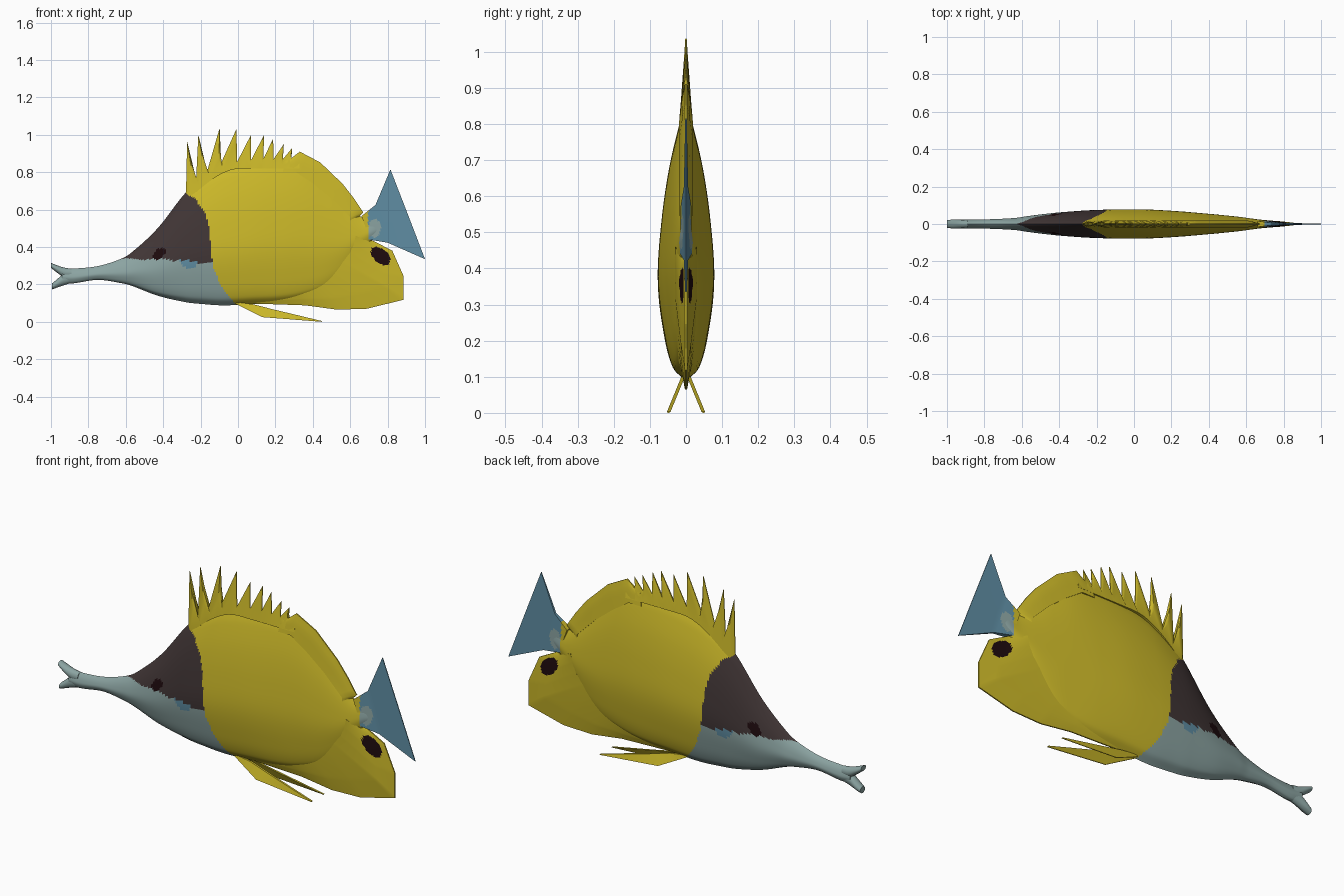
import bpy, bmesh, math

if "Cube" in bpy.data.objects:
    bpy.data.objects.remove(bpy.data.objects["Cube"])


def material(name, r, g, b):
    m = bpy.data.materials.new(name)
    m.diffuse_color = (r, g, b, 1)
    m.use_nodes = True
    m.node_tree.nodes["Principled BSDF"].inputs["Base Color"].default_value = m.diffuse_color
    return m


YELLOW, BROWN, PALE, BLUE, DARK = range(5)
MATS = [material("yellow", 0.60, 0.48, 0.022), material("dark brown", 0.052, 0.036, 0.036),
        material("pale grey blue", 0.26, 0.37, 0.36), material("tail blue", 0.115, 0.27, 0.37),
        material("eye black", 0.012, 0.003, 0.004)]


def smooth(table, x, k=1):
    """Smooth curve through the rows of a table, read off in column k."""
    n = len(table)
    x = min(max(x, table[0][0]), table[-1][0])
    i = max(j for j in range(n - 1) if table[j][0] <= x)

    def slope(j):
        a, b = table[max(j - 1, 0)], table[min(j + 1, n - 1)]
        return (b[k] - a[k]) / (b[0] - a[0])
    p, q = table[i], table[i + 1]
    h = q[0] - p[0]
    t = (x - p[0]) / h
    return ((2*t**3 - 3*t*t + 1) * p[k] + (t**3 - 2*t*t + t) * h * slope(i)
            + (3*t*t - 2*t**3) * q[k] + (t**3 - t*t) * h * slope(i + 1))


def in_ellipse(x, z, cx, cz, a, b, deg=0):
    c, s = math.cos(math.radians(deg)), math.sin(math.radians(deg))
    dx, dz = x - cx, z - cz
    return ((dx*c + dz*s) / a)**2 + ((dz*c - dx*s) / b)**2 < 1


# Rear edge of the head colours: z, x
HEAD_EDGE = [(.08, 0), (.18, -.08), (.29, -.13), (.40, -.145), (.53, -.16), (.62, -.20), (.70, -.275)]


def body_colour(x, z):
    if x < smooth(HEAD_EDGE, z) and x < 0 and z < .72:
        if in_ellipse(x, z, -.42, .365, .04, .024, 45):
            return DARK
        line = .335 + .004 * math.sin(x * 40) - max(0, x + .4) * .08
        if z > line:
            return BROWN
        return BLUE if in_ellipse(x, z, -.26, .325, .05, .038) else PALE
    if x > .70 and z > .44:
        return PALE
    return DARK if in_ellipse(x, z, .762, .352, .06, .036, -42) else YELLOW


def tail_colour(x, z):
    if x < .695:
        return YELLOW
    return PALE if in_ellipse(x, z, .73, .50, .033, .05) else BLUE


def finish(name, bm, colour):
    bmesh.ops.recalc_face_normals(bm, faces=bm.faces)
    for f in bm.faces:
        c = f.calc_center_median()
        f.material_index = colour(c.x, c.z)
    me = bpy.data.meshes.new(name)
    bm.to_mesh(me)
    bm.free()
    for m in MATS:
        me.materials.append(m)
    ob = bpy.data.objects.new(name, me)
    bpy.context.collection.objects.link(ob)
    bpy.ops.object.select_all(action='DESELECT')
    ob.select_set(True)
    bpy.context.view_layer.objects.active = ob
    bpy.ops.object.shade_smooth_by_angle(angle=math.radians(40))
    return ob


# Half cross-section: height fraction, width fraction
SECTION = [(0, 0), (.05, .46), (.2, .82), (.38, 1), (.58, .88), (.77, .62), (.93, .25), (1, 0)]
ROUND = [(0, 0), (.06, .48), (.2, .8), (.5, 1), (.8, .8), (.94, .48), (1, 0)]


def loft(name, table, n, m, colour, section=SECTION):
    """Flattened body through stations of x, top z, bottom z, half width."""
    bm = bmesh.new()
    rings = []
    prof = [(t, smooth(section, t)) for t in [(1 - math.cos(math.pi * j / m)) / 2 for j in range(m + 1)]]
    prof += [(t, -w) for t, w in prof[-2:0:-1]]
    for i in range(n + 1):
        x = table[0][0] + (table[-1][0] - table[0][0]) * i / n
        top, bot, wid = (smooth(table, x, k) for k in (1, 2, 3))
        rings.append([bm.verts.new((x, w * wid, bot + t * (top - bot))) for t, w in prof])
    for a, b in zip(rings, rings[1:]):
        for j in range(len(a)):
            k = (j + 1) % len(a)
            bm.faces.new((a[j], a[k], b[k], b[j]))
    bm.faces.new(rings[0])
    bm.faces.new(rings[-1][::-1])
    return finish(name, bm, colour)


def fin(name, rows, widths, n, m, colour=body_colour, yc=lambda z: 0):
    """Thin tapering fin: rows of (x, z) from root to edge, half width per row."""
    def mix(a, b, t):
        return tuple(p + (q - p) * t for p, q in zip(a, b))
    grid = []
    pts = [[(x, z, w) for x, z in r] for r, w in zip(rows, widths)]
    for r in range(len(pts) - 1):
        for s in range(m + (r == len(pts) - 2)):
            row = [mix(a, b, s / m) for a, b in zip(pts[r], pts[r + 1])]
            grid.append([mix(row[i], row[i + 1], k / n) for i in range(len(row) - 1) for k in range(n)] + [row[-1]])
    bm = bmesh.new()
    sides = [[[bm.verts.new((x, yc(z) + sg * w, z)) for x, z, w in row] for row in grid] for sg in (1, -1)]
    for g in sides:
        for a, b in zip(g, g[1:]):
            for i in range(len(a) - 1):
                bm.faces.new((a[i], a[i + 1], b[i + 1], b[i]))
    # close the rim between both sides
    rims = [g[0] + [r[-1] for r in g[1:]] + g[-1][-2::-1] + [r[0] for r in g[-2:0:-1]] for g in sides]
    for i in range(len(rims[0])):
        k = (i + 1) % len(rims[0])
        bm.faces.new((rims[0][i], rims[0][k], rims[1][k], rims[1][i]))
    return finish(name, bm, colour)


# Body from snout to tail root
loft("body", [(-.94, .288, .207, .023), (-.88, .285, .206, .024), (-.75, .298, .224, .026),
              (-.63, .335, .208, .033), (-.57, .37, .193, .042), (-.43, .50, .14, .059),
              (-.28, .69, .105, .071), (-.2, .75, .096, .075), (-.08, .81, .088, .078),
              (.08, .845, .095, .077), (.24, .85, .105, .068), (.36, .82, .13, .058),
              (.48, .73, .18, .047), (.58, .63, .27, .036), (.66, .56, .38, .024),
              (.72, .545, .44, .015), (.76, .535, .465, .005)], 190, 54, body_colour)

# Open jaws
loft("upper_jaw", [(-1, .315, .288, .02), (-.97, .303, .265, .024), (-.93, .29, .238, .023), (-.89, .284, .235, .02)],
     10, 10, lambda x, z: PALE, ROUND)
loft("lower_jaw", [(-.995, .205, .173, .02), (-.97, .225, .182, .024), (-.93, .258, .196, .023), (-.89, .26, .208, .02)],
     10, 10, lambda x, z: PALE, ROUND)

# Spiny front of the dorsal fin: valley, tip, valley, ...
spines = [(-.278, .69), (-.272, .965), (-.225, .74), (-.212, 1.0), (-.165, .805), (-.098, 1.037),
          (-.09, .85), (-.008, 1.032), (-.005, .855), (.07, 1.0), (.07, .865), (.14, 1.0), (.135, .87),
          (.188, .98), (.19, .87), (.245, .95), (.24, .87), (.29, .93), (.285, .87), (.33, .91)]
roots = [(-.26 + .59 * i / 19, .66 + .16 * math.sin(math.pi / 2 * min(1, i / 9))) for i in range(20)]
fin("dorsal_spines", [roots, spines], [.018, .002], 1, 3, lambda x, z: YELLOW)

# Soft rear of the dorsal fin
fin("dorsal_fin", [[(.24, .80), (.31, .80), (.40, .74), (.50, .66), (.55, .61), (.60, .56), (.60, .54)],
                   [(.25, .86), (.32, .87), (.425, .815), (.54, .71), (.595, .64), (.64, .575), (.625, .555)],
                   [(.285, .875), (.33, .91), (.44, .852), (.56, .737), (.62, .66), (.67, .585), (.64, .555)]],
    [.02, .011, .003], 3, 3)

# Anal fin lobe carrying the false eye
fin("anal_fin", [[(.1, .16), (.3, .18), (.42, .24), (.5, .28), (.56, .32), (.6, .37), (.62, .42), (.63, .46)],
                 [(.1, .115), (.34, .12), (.50, .125), (.64, .15), (.79, .19), (.78, .26), (.75, .34), (.70, .43)],
                 [(.1, .097), (.36, .088), (.53, .065), (.69, .07), (.885, .118), (.885, .245), (.825, .38), (.72, .435)]],
    [.03, .014, .003], 10, 10)

# Tail fin
fin("tail_fin", [[(.66, .565), (.68, .51), (.70, .44)], [(.735, .625), (.77, .525), (.80, .423)],
                 [(.815, .815), (.908, .575), (1, .335)]], [.016, .006, .002], 12, 10, tail_colour)

# Pair of pelvic fins, splayed outwards
for side, label in ((-1, "near"), (1, "far")):
    fin("pelvic_fin_" + label, [[(-.01, .105), (.08, .094), (.19, .066), (.45, .004)],
                                [(-.01, .095), (.05, .065), (.13, .025), (.45, 0)]],
        [.005, .002], 2, 2, lambda x, z: YELLOW, lambda z, s=side: s * (.008 + (.1 - z) * .41))
